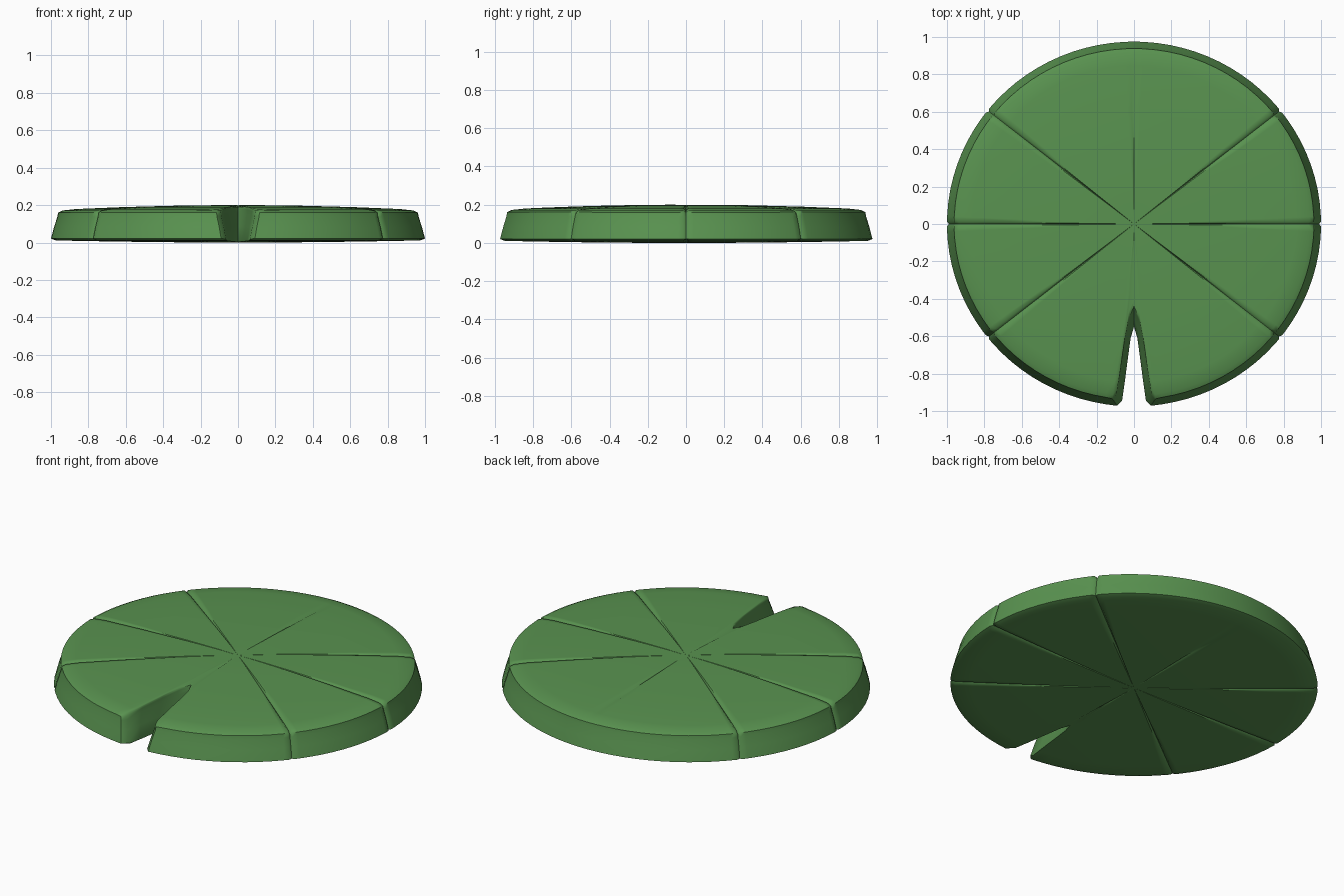
import bpy, bmesh, math

if "Cube" in bpy.data.objects:
    bpy.data.objects.remove(bpy.data.objects["Cube"])

green = bpy.data.materials.new("leaf green")
green.diffuse_color = (0.10, 0.29, 0.08, 1)
green.use_nodes = True
green.node_tree.nodes["Principled BSDF"].inputs["Base Color"].default_value = green.diffuse_color

A, B = 1.0, 0.975            # half length and half width of the leaf
CREASES = (-38.5, 0, 38.5)   # vein angles on the right half

# Notch edge (right side), at the underside and at the top
NOTCH_LOW = [(0, -.55), (.018, -.61), (.033, -.72), (.05, -.85), (.064, -.945), (.09, -.972)]
NOTCH_TOP = [(0, -.45), (.030, -.52), (.052, -.64), (.075, -.80), (.092, -.905), (.115, -.935)]

# Angles round the rim, with extra samples at each vein
angles = [a for a in range(-81, 90, 4) if all(abs(a - c) > 3 for c in CREASES)]
for c in CREASES:
    angles += [c - 2.4, c - 0.8, c, c + 0.8, c + 2.4]
angles = sorted(angles) + [88.8, 90]


def half(notch, scale):
    pts = list(notch)
    for a in angles:
        r = math.radians(a)
        pts.append((A * scale * math.cos(r), B * scale * math.sin(r)))
    pts[-1] = (0, B * scale)
    return pts


def mirrored(pts):
    return pts + [(-x, y) for x, y in pts[-2:0:-1]]


low = mirrored(half(NOTCH_LOW, 1.0))
top = mirrored(half(NOTCH_TOP, 0.962))

# Vein strength for each outline point: 1 full, 0.5 soft central vein
strength = [0.5] + [0] * (len(NOTCH_LOW) - 1)
strength += [1 if a in CREASES else 0.5 if a == 90 else 0 for a in angles]
strength = strength + strength[-2:0:-1]

bm = bmesh.new()


def ring(blend, t, height):
    """One loop: blend from low (0) to top (1) outline, shrunk by t."""
    verts = []
    for (x0, y0), (x1, y1), s in zip(low, top, strength):
        x, y = (x0 + (x1 - x0) * blend) * t, (y0 + (y1 - y0) * blend) * t
        if s == 0.5 and (t > 0.65 and y > 0 or t > 0.9):
            s = 0
        if t > 0.95:
            x, y = x * (1 - .010 * s), y * (1 - .010 * s)
        z = height(math.hypot(x, y))
        dip = 0.012 * s * min(1, t * 3)
        z += -dip if z > 0.14 else dip if z < 0.02 else 0
        verts.append(bm.verts.new((x, y, z)))
    return verts


def dome(drop):
    return lambda r: 0.2 - 0.028 * r * r - drop


def belly(lift):
    return lambda r: 0.012 * r * r + lift


# Loops from the underside, up the sloping side, over the top
rings = [ring(0, t, belly(0)) for t in (.12, .35, .65, .88, .975)]
rings += [ring(0, 1, belly(.009)),
          ring(.45, 1, lambda r: .085),
          ring(.9, 1, dome(.036)),
          ring(1, 1, dome(.014))]
rings += [ring(1, t, dome(d)) for t, d in ((.975, .004), (.9, 0), (.65, 0), (.35, 0), (.12, 0))]

n = len(low)
for lower, upper in zip(rings, rings[1:]):
    for i in range(n):
        j = (i + 1) % n
        bm.faces.new((lower[i], lower[j], upper[j], upper[i]))
for loop, z in ((rings[0], 0), (rings[-1], 0.198)):
    centre = bm.verts.new((0, 0, z))
    for i in range(n):
        bm.faces.new((loop[i], loop[(i + 1) % n], centre))
bmesh.ops.recalc_face_normals(bm, faces=bm.faces)

# Leaf pad object
mesh = bpy.data.meshes.new("leaf_pad")
bm.to_mesh(mesh)
bm.free()
mesh.materials.append(green)
pad = bpy.data.objects.new("leaf_pad", mesh)
bpy.context.collection.objects.link(pad)
bpy.context.view_layer.objects.active = pad
pad.select_set(True)
bpy.ops.object.shade_smooth_by_angle(angle=math.radians(50))
